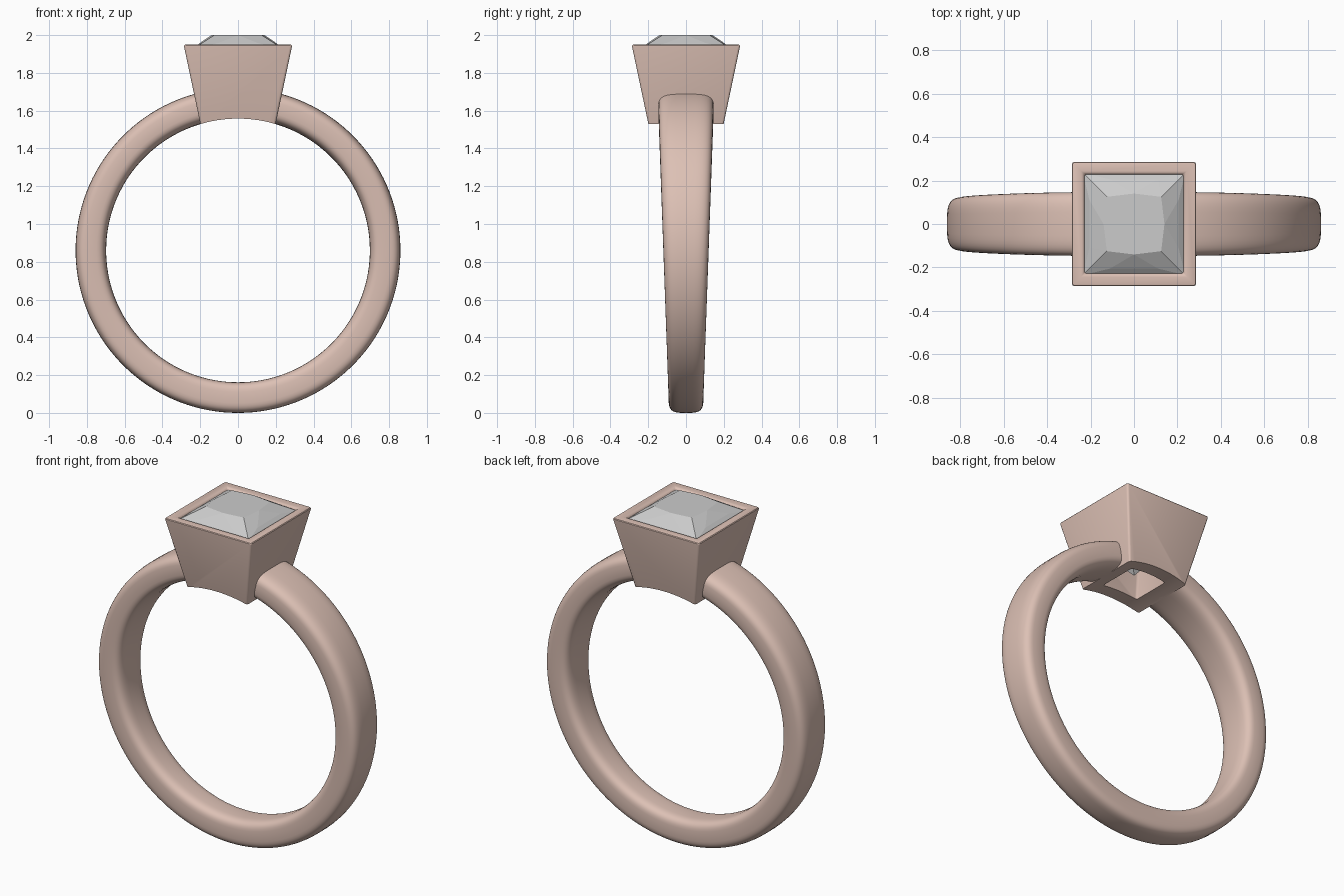
import bpy, bmesh
from math import sin, cos, pi, radians, copysign

if "Cube" in bpy.data.objects:
    bpy.data.objects.remove(bpy.data.objects["Cube"])

CZ, R_IN, R_OUT = 0.86, 0.698, 0.86

gold = bpy.data.materials.new("rose_metal")
gold.diffuse_color = (0.72, 0.53, 0.46, 1)
gold.use_nodes = True
gold.node_tree.nodes["Principled BSDF"].inputs["Base Color"].default_value = gold.diffuse_color


def make(name, bm, mat=None):
    bmesh.ops.recalc_face_normals(bm, faces=bm.faces)
    me = bpy.data.meshes.new(name)
    bm.to_mesh(me)
    bm.free()
    ob = bpy.data.objects.new(name, me)
    bpy.context.collection.objects.link(ob)
    if mat:
        me.materials.append(mat)
    return ob


def smooth(ob, angle):
    bpy.ops.object.select_all(action='DESELECT')
    ob.select_set(True)
    bpy.context.view_layer.objects.active = ob
    bpy.ops.object.shade_smooth_by_angle(angle=radians(angle))


def bridge(bm, a, b):
    n = len(a)
    for i in range(n):
        bm.faces.new((a[i], a[(i + 1) % n], b[(i + 1) % n], b[i]))


def square(bm, h, z):
    return [bm.verts.new((x * h, y * h, z)) for x, y in ((-1, -1), (1, -1), (1, 1), (-1, 1))]


# band: soft rectangular section swept round the finger, widening upwards, open under the head
bm = bmesh.new()
N, M, gap = 128, 40, radians(14.5)
mid, half = (R_IN + R_OUT) / 2, (R_OUT - R_IN) / 2
rings = []
for i in range(N + 1):
    a = gap + (2 * pi - 2 * gap) * i / N
    ring = []
    for j in range(M):
        t = 2 * pi * j / M
        c, s = cos(t), sin(t)
        r = mid + half * copysign(abs(c) ** 0.55, c)
        z = CZ + mid * cos(a)
        w = 0.089 + 0.036 * z
        ring.append(bm.verts.new((r * sin(a), w * copysign(abs(s) ** 0.55, s), CZ + r * cos(a))))
    rings.append(ring)
for a, b in zip(rings, rings[1:]):
    bridge(bm, a, b)
bm.faces.new(rings[0])
bm.faces.new(rings[-1])
smooth(make("band", bm, gold), 50)

# head: tapered square tube with softened edges
bm = bmesh.new()
loops = [square(bm, h, z) for h, z in ((0.193, 1.50), (0.288, 1.95), (0.232, 1.95), (0.105, 1.50))]
for i in range(4):
    bridge(bm, loops[i], loops[(i + 1) % 4])
head = make("head", bm, gold)
bev = head.modifiers.new("soft_edges", 'BEVEL')
bev.width, bev.segments, bev.limit_method = 0.012, 3, 'ANGLE'

# finger hole trims the underside of the head
bpy.ops.mesh.primitive_cylinder_add(vertices=160, radius=R_IN, depth=2,
                                    location=(0, 0, CZ), rotation=(pi / 2, 0, 0))
cutter = bpy.context.object
cutter.name = "finger_cutter"
cutter.hide_render = True
cut = head.modifiers.new("finger_cut", 'BOOLEAN')
cut.operation, cut.object, cut.solver = 'DIFFERENCE', cutter, 'EXACT'
bpy.context.view_layer.objects.active = head
for m in ("soft_edges", "finger_cut"):
    bpy.ops.object.modifier_apply(modifier=m)
bpy.data.objects.remove(cutter)
smooth(head, 35)

# gem: convex faceted square cut (table, crown, girdle, pavilion, point)
bm = bmesh.new()
seed = [(0.235, 0.235, 1.93), (0.11, 0.205, 1.956), (0.205, 0.11, 1.956),
        (0.125, 0.125, 2.0), (0.0, 0.14, 2.0), (0.14, 0.0, 2.0),
        (0.12, 0.12, 1.745), (0.0, 0.0, 1.60)]
pts = {(sx * x, sy * y, z) for x, y, z in seed for sx in (1, -1) for sy in (1, -1)}
for p in sorted(pts):
    bm.verts.new(p)
bmesh.ops.convex_hull(bm, input=bm.verts)
make("gem", bm)
